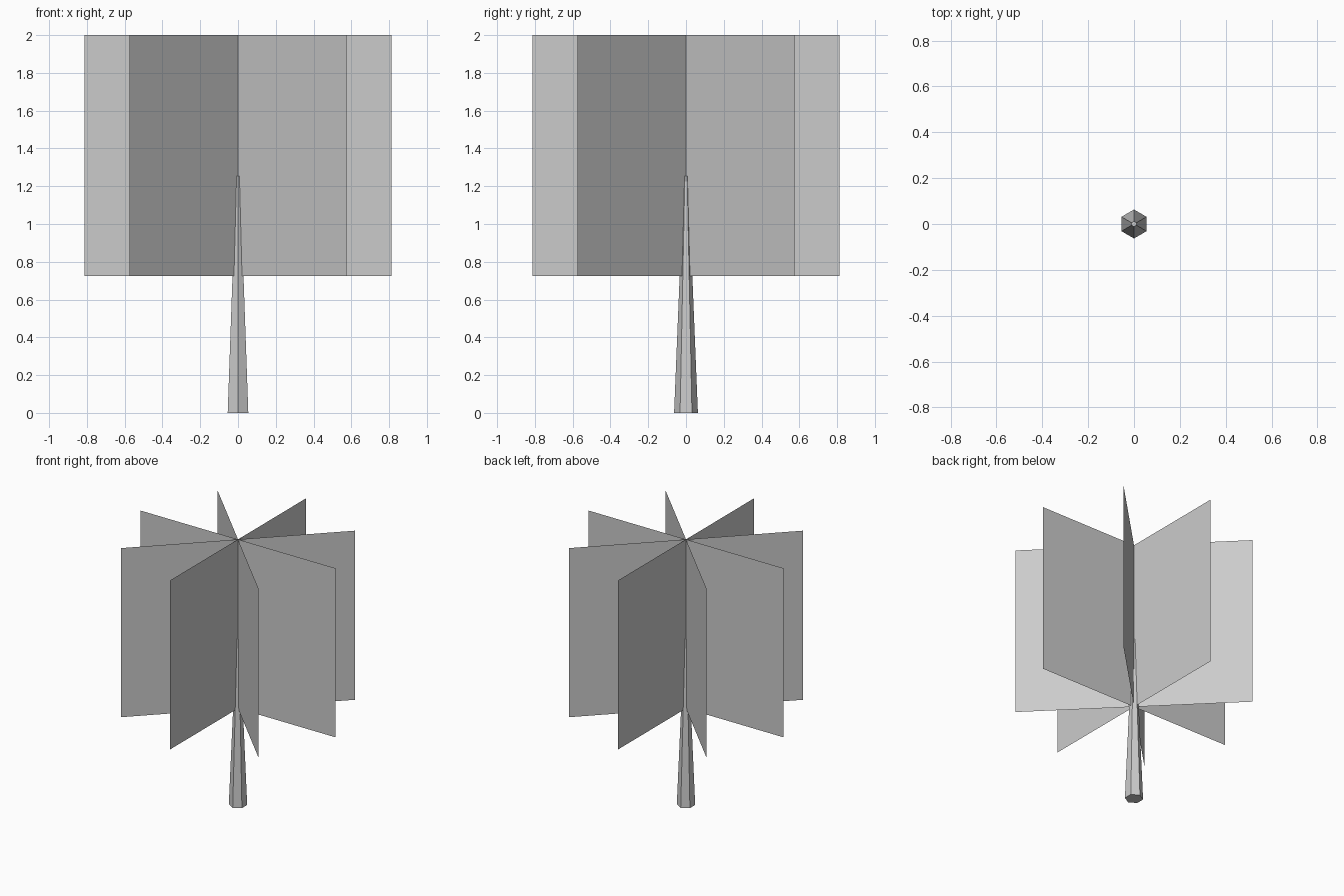
import bpy, math

if "Cube" in bpy.data.objects:
    bpy.data.objects.remove(bpy.data.objects["Cube"])

# Tapered six-sided trunk, corners pointing to front and back
bpy.ops.mesh.primitive_cone_add(vertices=6, radius1=0.063, radius2=0.012,
                                depth=1.255, location=(0, 0, 1.255 / 2))
trunk = bpy.context.object
trunk.name = "trunk"

# Crossed upright foliage cards, 45 degrees apart
HALF_W, Z0, Z1 = 0.813, 0.725, 2.0


def foliage_card(index, angle):
    x, y = HALF_W * math.cos(angle), HALF_W * math.sin(angle)
    mesh = bpy.data.meshes.new(f"foliage_card_{index}")
    mesh.from_pydata([(-x, -y, Z0), (x, y, Z0), (x, y, Z1), (-x, -y, Z1)],
                     [], [(0, 1, 2, 3)])
    card = bpy.data.objects.new(f"foliage_card_{index}", mesh)
    bpy.context.collection.objects.link(card)


for i in range(4):
    foliage_card(i + 1, i * math.pi / 4)
